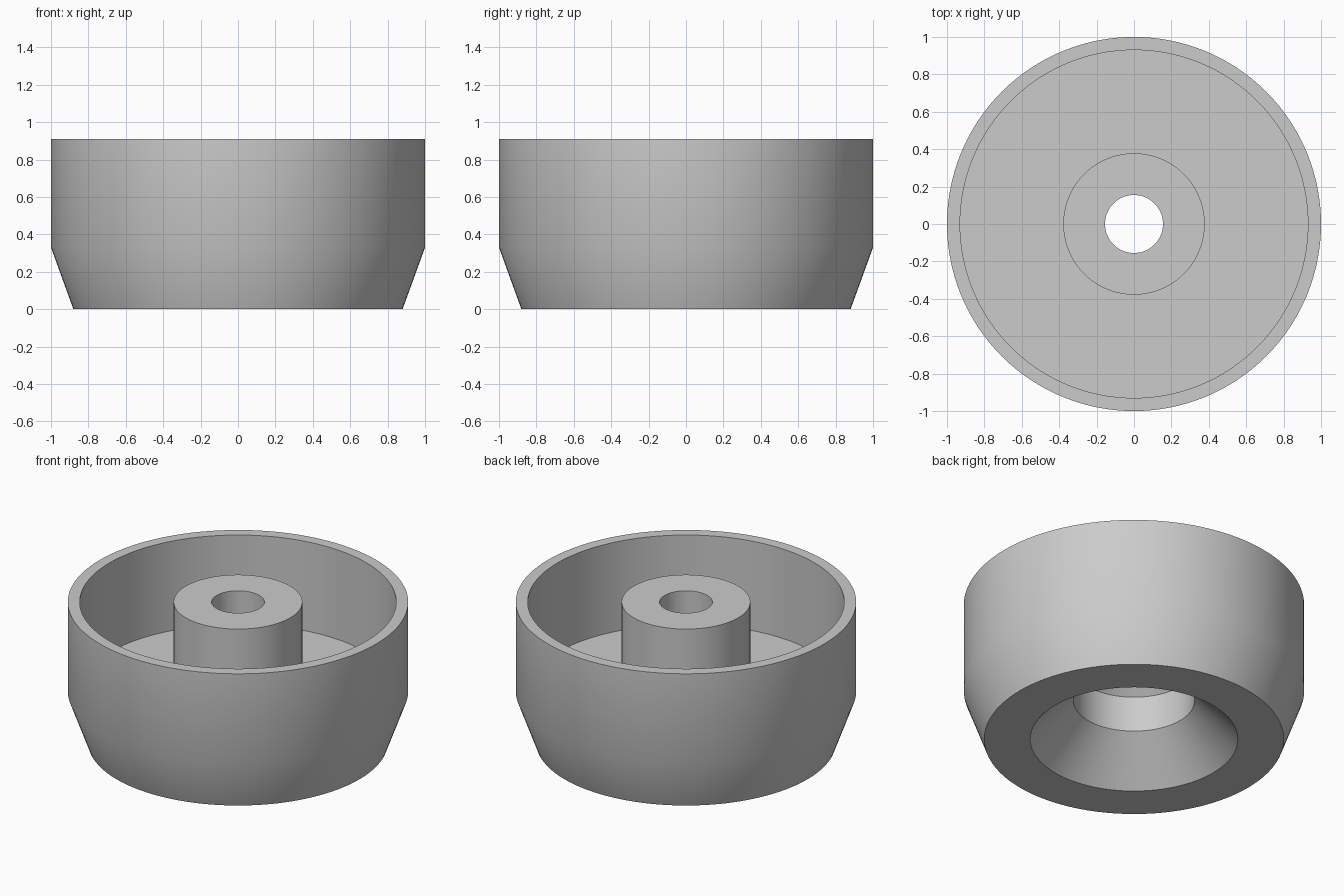
import bpy
import bmesh
import math

SEGMENTS = 128

cube = bpy.data.objects.get("Cube")
if cube:
    bpy.data.objects.remove(cube, do_unlink=True)


def make_material(name, value):
    mat = bpy.data.materials.new(name)
    mat.use_nodes = True
    colour = (value, value, value, 1)
    mat.diffuse_color = colour
    mat.node_tree.nodes["Principled BSDF"].inputs["Base Color"].default_value = colour
    return mat


def lathe(name, profile, mat):
    """Revolve a closed (radius, height) profile about the z axis."""
    bm = bmesh.new()
    rings = []
    for i in range(SEGMENTS):
        a = 2 * math.pi * i / SEGMENTS
        rings.append([bm.verts.new((r * math.cos(a), r * math.sin(a), z)) for r, z in profile])
    count = len(profile)
    for i, ring in enumerate(rings):
        after = rings[(i + 1) % SEGMENTS]
        for j in range(count):
            k = (j + 1) % count
            bm.faces.new((ring[j], after[j], after[k], ring[k]))
    bmesh.ops.recalc_face_normals(bm, faces=bm.faces)
    mesh = bpy.data.meshes.new(name)
    bm.to_mesh(mesh)
    bm.free()
    mesh.materials.append(mat)
    obj = bpy.data.objects.new(name, mesh)
    bpy.context.collection.objects.link(obj)
    bpy.ops.object.select_all(action="DESELECT")
    obj.select_set(True)
    bpy.context.view_layer.objects.active = obj
    bpy.ops.object.shade_smooth_by_angle(angle=math.radians(30))
    return obj


# Tapered outside, open cup, central boss, bore and flared recess beneath
TOP, FLOOR = 0.91, 0.33
outside = [(0.88, 0), (1, FLOOR), (1, TOP)]
cup = [(0.93, TOP), (0.93, FLOOR)]
boss = [(0.378, FLOOR), (0.378, TOP)]
bore = [(0.155, TOP), (0.155, 0.69)]
recess = [(0.356, 0.49), (0.356, 0.26), (0.61, 0)]

lathe("cup_foot", outside + cup + boss + bore + recess, make_material("plain grey", 0.6))
